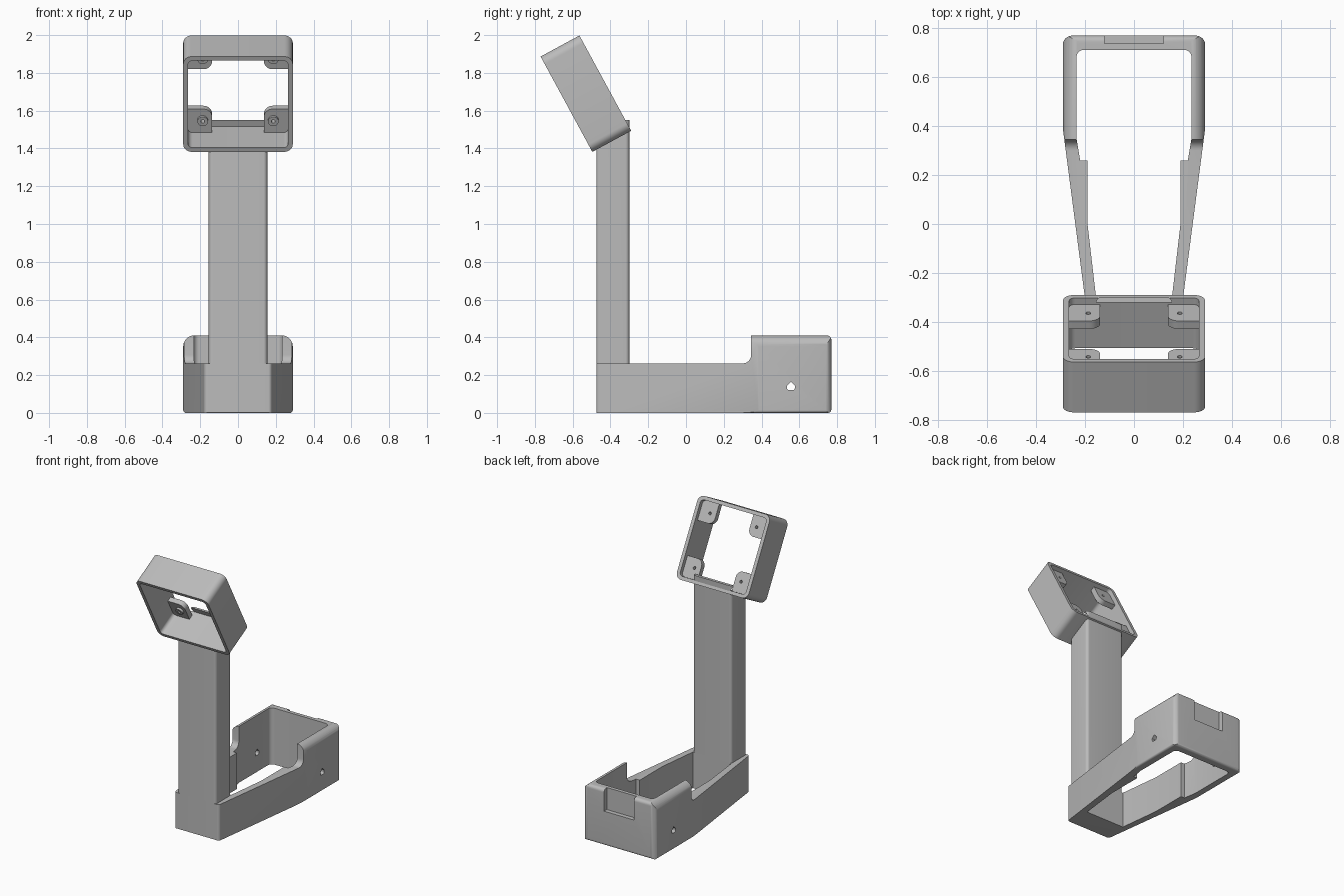
import bpy, bmesh, math
from mathutils import Vector, Matrix

cube = bpy.data.objects.get("Cube")
if cube:
    bpy.data.objects.remove(cube, do_unlink=True)

grey = bpy.data.materials.new("light_grey")
grey.use_nodes = True
COLOUR = (0.5, 0.5, 0.5, 1)
grey.diffuse_color = COLOUR
grey.node_tree.nodes["Principled BSDF"].inputs["Base Color"].default_value = COLOUR


def rounded(points, steps=8):
    """Closed outline from (a, b, radius) corners."""
    out = []
    for i, (a, b, r) in enumerate(points):
        p = Vector((a, b))
        if not r:
            out.append(p)
            continue
        to_prev = (Vector(points[i - 1][:2]) - p).normalized()
        to_next = (Vector(points[(i + 1) % len(points)][:2]) - p).normalized()
        half = to_prev.angle(to_next) / 2
        centre = p + (to_prev + to_next).normalized() * r / math.sin(half)
        start = p + to_prev * r / math.tan(half) - centre
        end = p + to_next * r / math.tan(half) - centre
        turn = start.angle(end)
        for k in range(steps + 1):
            t = k / steps
            out.append(centre + (start * math.sin((1 - t) * turn)
                                 + end * math.sin(t * turn)) / math.sin(turn))
    return out


def mirrored(half):
    """Complete a right-hand outline across the middle."""
    return half + [(-a, b, r) for a, b, r in reversed(half)]


def prism(name, outline, axis, lo, hi):
    place = {"x": lambda p, c: (c, p.x, p.y),
             "y": lambda p, c: (p.x, c, p.y),
             "z": lambda p, c: (p.x, p.y, c)}[axis]
    bm = bmesh.new()
    ends = [[bm.verts.new(place(p, c)) for p in outline] for c in (lo, hi)]
    bm.faces.new(ends[0])
    bm.faces.new(ends[1])
    n = len(outline)
    for i in range(n):
        j = (i + 1) % n
        bm.faces.new((ends[0][i], ends[0][j], ends[1][j], ends[1][i]))
    bmesh.ops.recalc_face_normals(bm, faces=bm.faces)
    mesh = bpy.data.meshes.new(name)
    bm.to_mesh(mesh)
    bm.free()
    obj = bpy.data.objects.new(name, mesh)
    bpy.context.collection.objects.link(obj)
    mesh.materials.append(grey)
    return obj


def rect(a0, a1, b0, b1, r=0):
    return rounded([(a0, b0, r), (a1, b0, r), (a1, b1, r), (a0, b1, r)])


def circle(a, b, r, n=24):
    return [Vector((a + r * math.cos(k * math.tau / n),
                    b + r * math.sin(k * math.tau / n))) for k in range(n)]


def activate(obj):
    bpy.ops.object.select_all(action="DESELECT")
    obj.select_set(True)
    bpy.context.view_layer.objects.active = obj


def combine(obj, tool, operation="DIFFERENCE", keep=False):
    activate(obj)
    mod = obj.modifiers.new("cut", "BOOLEAN")
    mod.operation, mod.object, mod.solver = operation, tool, "EXACT"
    bpy.ops.object.modifier_apply(modifier=mod.name)
    if not keep:
        bpy.data.objects.remove(tool, do_unlink=True)


def smooth(obj):
    activate(obj)
    bpy.ops.object.shade_smooth_by_angle(angle=math.radians(30))


# Base: plan, side and front profiles intersected
plan = rounded(mirrored([(0.178, -0.475, 0.02), (0.292, 0.4, 0), (0.292, 0.77, 0.04)]))
base = prism("base_frame", plan, "z", -0.1, 0.6)
side = rounded([(-0.48, 0, 0.01), (0.77, 0, 0.02), (0.77, 0.41, 0.025),
                (0.345, 0.41, 0), (0.345, 0.262, 0.045), (-0.48, 0.262, 0)])
combine(base, prism("side_cutter", side, "x", -0.5, 0.5), "INTERSECT")
front = rounded(mirrored([(0.29, 0, 0.015), (0.29, 0.41, 0.058)]))
combine(base, prism("front_cutter", front, "y", -0.9, 0.9), "INTERSECT")

# Opening between the arms and through the rear box
opening = rounded(mirrored([(0.155, -0.3, 0), (0.19, 0, 0), (0.19, 0.26, 0),
                            (0.22, 0.26, 0), (0.235, 0.35, 0), (0.235, 0.712, 0.03)]))
combine(base, prism("opening_cutter", opening, "z", -0.2, 0.7))

# Teardrop screw holes through both side walls, and the rear recess
hole = rounded([(0.555, 0.165, 0), (0.534, 0.144, 0), (0.534, 0.12, 0.012),
                (0.576, 0.12, 0.012), (0.576, 0.144, 0)])
combine(base, prism("hole_cutter", hole, "x", -0.5, 0.5))
combine(base, prism("recess_cutter", rect(-0.12, 0.12, 0.25, 0.5), "y", 0.738, 0.9))
smooth(base)

# Head frame, built upright and then tilted
TILT = Matrix.Translation((0, -0.53, 1.69)) @ Matrix.Rotation(math.radians(28.5), 4, "X")
HALF_W, HALF_H, HALF_D, WALL = 0.29, 0.287, 0.117, 0.025
head = prism("head_frame", rect(-HALF_W, HALF_W, -HALF_H, HALF_H, 0.045),
             "y", -HALF_D, HALF_D)
head.data.transform(TILT)

# Column, trimmed to the underside of the head
column = prism("column", rect(-0.155, 0.155, -0.475, -0.3, 0.02), "z", 0.255, 1.55)
combine(column, head, keep=True)
smooth(column)

bore = prism("bore_cutter", rect(-HALF_W + WALL, HALF_W - WALL,
                                 -HALF_H + WALL, HALF_H - WALL, 0.025), "y", -0.3, 0.3)
bore.data.transform(TILT)
combine(head, bore)
smooth(head)

# Corner mounting tabs with bosses and screw holes
for sx, side_name in ((1, "left"), (-1, "right")):
    for sz, level in ((1, "upper"), (-1, "lower")):
        x0, x1 = 0.138 * sx, 0.27 * sx
        z0, z1 = 0.12 * sz, 0.267 * sz
        outline = rounded([(x0, z0, 0.045), (x1, z0, 0), (x1, z1, 0), (x0, z1, 0)])
        tab = prism(f"{level}_{side_name}_tab", outline, "y", 0.05, 0.087)
        cx, cz = 0.187 * sx, 0.187 * sz
        combine(tab, prism("boss", circle(cx, cz, 0.028), "y", 0.035, 0.06), "UNION")
        combine(tab, prism("screw_cutter", circle(cx, cz, 0.01), "y", 0, 0.2))
        tab.data.transform(TILT)
        smooth(tab)
